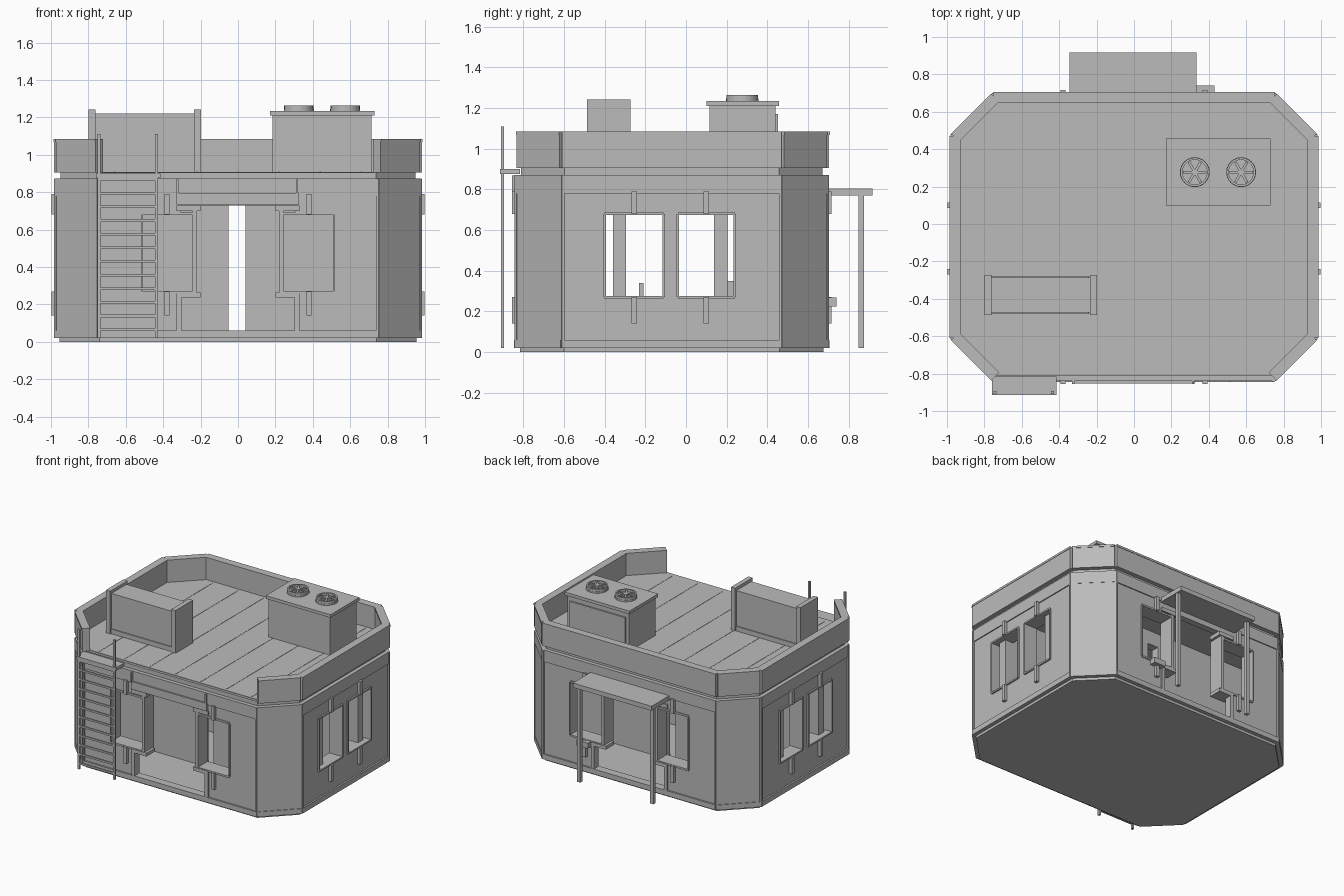
import bpy, bmesh, math
from mathutils import Vector, Matrix

if "Cube" in bpy.data.objects:
    bpy.data.objects.remove(bpy.data.objects["Cube"])

grey = bpy.data.materials.new("plain grey")
grey.use_nodes = True
grey.diffuse_color = (0.5, 0.5, 0.5, 1)
grey.node_tree.nodes["Principled BSDF"].inputs["Base Color"].default_value = grey.diffuse_color

CY = -0.07            # centre of the building along y
HX, HY, CUT = 0.98, 0.77, 0.23
FRONT, BACK = CY - HY, CY + HY


def finish(name, bm):
    bmesh.ops.recalc_face_normals(bm, faces=bm.faces)
    mesh = bpy.data.meshes.new(name)
    bm.to_mesh(mesh)
    bm.free()
    mesh.materials.append(grey)
    obj = bpy.data.objects.new(name, mesh)
    bpy.context.collection.objects.link(obj)
    return obj


def box(name, x0, x1, y0, y1, z0, z1):
    bm = bmesh.new()
    size = Matrix.Diagonal((x1 - x0, y1 - y0, z1 - z0, 1))
    place = Matrix.Translation(((x0 + x1) / 2, (y0 + y1) / 2, (z0 + z1) / 2))
    bmesh.ops.create_cube(bm, size=1, matrix=place @ size)
    return finish(name, bm)


def octagon(inset):
    hx, hy = HX - inset, HY - inset
    c = CUT - inset * 0.59
    quarter = [(hx, hy - c), (hx - c, hy)]
    pts = quarter + [(-x, y) for x, y in reversed(quarter)]
    pts += [(-x, -y) for x, y in pts]
    return [Vector((x, y + CY, 0)) for x, y in pts]


def slab(name, inset, z0, z1):
    bm = bmesh.new()
    face = bm.faces.new([bm.verts.new(p + Vector((0, 0, z0))) for p in octagon(inset)])
    new = bmesh.ops.extrude_face_region(bm, geom=[face])["geom"]
    bmesh.ops.translate(bm, vec=(0, 0, z1 - z0),
                        verts=[v for v in new if isinstance(v, bmesh.types.BMVert)])
    return finish(name, bm)


def panel(name, p, q, z0, z1, thick, out=0.0, trim=0.0):
    """Box along an octagon edge, p to q anticlockwise, reaching inward."""
    d = (q - p).normalized()
    n = Vector((d.y, -d.x, 0))
    a, b = p + d * trim, q - d * trim
    bm = bmesh.new()
    ring = [a + n * out, b + n * out, b + n * (out - thick), a + n * (out - thick)]
    low = [bm.verts.new((v.x, v.y, z0)) for v in ring]
    high = [bm.verts.new((v.x, v.y, z1)) for v in ring]
    bm.faces.new(low)
    bm.faces.new(high)
    for i in range(4):
        j = (i + 1) % 4
        bm.faces.new((low[i], low[j], high[j], high[i]))
    return finish(name, bm)


def pierced_wall(name, axis, pos, u0, u1, z0, z1, holes, thick):
    """Wall of depth pos to pos + thick with rectangular holes (u0, u1, z0, z1)."""
    us = sorted({u0, u1, *[v for h in holes for v in h[:2]]})
    zs = sorted({z0, z1, *[v for h in holes for v in h[2:]]})
    bm = bmesh.new()

    def point(u, z):
        return (u, pos, z) if axis == "y" else (pos, u, z)
    grid = [[bm.verts.new(point(u, z)) for z in zs] for u in us]
    for i in range(len(us) - 1):
        for j in range(len(zs) - 1):
            mu, mz = (us[i] + us[i + 1]) / 2, (zs[j] + zs[j + 1]) / 2
            if not any(h[0] < mu < h[1] and h[2] < mz < h[3] for h in holes):
                bm.faces.new((grid[i][j], grid[i + 1][j], grid[i + 1][j + 1], grid[i][j + 1]))
    new = bmesh.ops.extrude_face_region(bm, geom=bm.faces[:])["geom"]
    shift = (0, thick, 0) if axis == "y" else (thick, 0, 0)
    bmesh.ops.translate(bm, vec=shift, verts=[v for v in new if isinstance(v, bmesh.types.BMVert)])
    loose = [v for v in bm.verts if not v.link_faces]
    bmesh.ops.delete(bm, geom=loose, context="VERTS")
    return finish(name, bm)


# Floor, ceiling and roof deck
slab("base_slab", 0.025, 0.0, 0.022)
slab("roof_slab", 0.03, 0.868, 0.905)
slab("roof_deck", 0.05, 0.9, 0.909)
for i in range(7):
    x = -0.66 + i * 0.22
    box("deck_seam", x - 0.003, x + 0.003, CY - 0.7, CY + 0.7, 0.908, 0.911)

# Front and back walls: a wide doorway joined to a window on each side
WZ0, WZ1 = 0.27, 0.68
openings = [(-0.305, 0.305, 0.06, 0.73), (-0.51, -0.305, WZ0, WZ1), (0.305, 0.51, WZ0, WZ1)]
pierced_wall("front_wall", "y", FRONT + 0.008, -0.75, 0.75, 0.02, 0.87, openings, 0.05)
pierced_wall("back_wall", "y", BACK - 0.008, -0.75, 0.75, 0.02, 0.87, openings, -0.05)

# Side walls with two windows each
side_windows = [(-0.4, -0.11), (-0.04, 0.24)]
for s, side in ((1, "left"), (-1, "right")):
    pierced_wall(side + "_wall", "x", s * (HX - 0.008), -0.61, 0.47, 0.02, 0.87,
                 [(a, b, WZ0, WZ1) for a, b in side_windows], -s * 0.05)
    for a, b in side_windows:
        mid = (a + b) / 2
        lo, hi = sorted((s * (HX + 0.004), s * (HX - 0.11)))
        for y in (a, b):
            box("side_window_jamb", lo, hi, y - 0.006, y + 0.006, WZ0, WZ1)
        for z in (WZ0, WZ1):
            box("side_window_sill", lo, hi, a, b, z - 0.006, z + 0.006)
        lo, hi = sorted((s * 0.97, s * 0.996))
        for z0, z1 in ((0.14, WZ0), (WZ1, 0.79)):
            box("side_window_strut", lo, hi, mid - 0.014, mid + 0.014, z0, z1)

# Corner panels, trims and parapet
pts = octagon(0)
for i, p in enumerate(pts):
    q = pts[(i + 1) % 8]
    corner = i % 2 == 0
    front = i == 5
    if corner:
        panel("corner_panel", p, q, 0.02, 0.87, 0.05, 0, 0.008)
    panel("base_trim", p, q, 0.02, 0.06, 0.04, 0.005, 0.004)
    panel("top_trim", p, q, 0.78, 0.872, 0.04, 0.002 if corner else 0, 0.004)
    if not front:
        panel("parapet", p, q, 0.905, 1.08, 0.055, 0.004, 0.012 if corner else 0)
        panel("parapet_cap", p, q, 1.068, 1.084, 0.06, 0.007, 0.012 if corner else 0)
    d = (q - p).normalized() * 0.012
    panel("wall_edge_post", p, p + d, 0.02, 0.87, 0.04, 0.004)
    panel("wall_edge_post", q - d, q, 0.02, 0.87, 0.04, 0.004)

# Window boxes and struts beside both doorways
for face, inward in ((FRONT, 1), (BACK, -1)):
    def span(out, depth):
        return sorted((face - inward * out, face + inward * depth))
    for s in (1, -1):
        def part(name, x0, x1, y, z0, z1):
            a, b = sorted((s * x0, s * x1))
            box(name, a, b, y[0], y[1], z0, z1)
        part("window_box_inner_side", 0.22, 0.242, span(0, 0.12), 0.262, 0.70)
        part("window_box_outer_side", 0.508, 0.516, span(0.004, 0.12), WZ0, WZ1)
        part("window_box_top", 0.22, 0.51, span(0, 0.12), 0.678, 0.692)
        part("window_box_bottom", 0.22, 0.51, span(0, 0.12), 0.258, 0.272)
        part("window_ledge", 0.2, 0.33, span(0.004, 0.1), 0.238, 0.265)
        part("window_header", 0.2, 0.33, span(0.004, 0.1), 0.70, 0.73)
        part("door_jamb", 0.302, 0.33, span(0.004, 0.04), 0.02, 0.24)
        for z0, z1 in ((0.14, WZ0), (WZ1, 0.79)):
            part("window_strut", 0.365, 0.392, span(0.016, 0.03), z0, z1)
box("back_shelf", 0.33, 0.43, BACK - 0.01, 0.74, 0.225, 0.268)

# Front door lintel with end brackets
box("door_lintel", -0.33, 0.325, FRONT - 0.012, FRONT + 0.03, 0.735, 0.795)
for x in (-0.325, 0.315):
    box("lintel_bracket", x - 0.006, x + 0.006, FRONT - 0.016, FRONT + 0.03, 0.79, 0.868)

# Inner partitions with a narrow passage, and low consoles
for y in (-0.36, 0.138):
    pierced_wall("partition", "y", y, -0.94, 0.94, 0.02, 0.87, [(-0.05, 0.04, 0.022, 0.76)], 0.065)
box("console", -0.6, -0.4, -0.23, -0.21, 0.02, 0.34)
box("console", -0.6, -0.4, 0.2, 0.24, 0.02, 0.35)

# Rear awning on two posts
box("awning", -0.345, 0.335, BACK - 0.02, 0.918, 0.77, 0.805)
for x in (-0.318, 0.315):
    box("awning_post", x - 0.014, x + 0.014, 0.848, 0.876, 0.02, 0.775)

# Ladder and landing
box("ladder_landing", -0.76, -0.415, -0.915, -0.815, 0.876, 0.9)
for x in (-0.742, -0.435):
    box("ladder_rail", x - 0.008, x + 0.008, -0.91, -0.894, 0.02, 1.11)
for i in range(12):
    z = 0.065 + i * 0.073
    box("ladder_rung", -0.74, -0.437, -0.909, -0.896, z - 0.007, z + 0.007)

# Long roof locker
box("locker_body", -0.795, -0.205, -0.472, -0.285, 0.905, 1.22)
box("locker_base", -0.79, -0.24, -0.48, -0.277, 0.905, 0.945)
for x in (-0.8, -0.235):
    box("locker_end", x, x + 0.037, -0.487, -0.272, 0.905, 1.243)

# Ventilation unit with two fans
box("vent_body", 0.185, 0.715, 0.115, 0.44, 0.905, 1.21)
box("vent_lid", 0.17, 0.73, 0.1, 0.456, 1.21, 1.234)
box("vent_back_plate", 0.21, 0.69, 0.43, 0.452, 0.92, 1.17)
for cx in (0.325, 0.573):
    centre = Vector((cx, 0.277, 0))
    for name, r, z0, z1 in (("fan_base", 0.08, 1.23, 1.246), ("fan_hub", 0.018, 1.24, 1.262)):
        bpy.ops.mesh.primitive_cylinder_add(vertices=24, radius=r, depth=z1 - z0,
                                            location=centre + Vector((0, 0, (z0 + z1) / 2)))
        bpy.context.object.name = name
        bpy.context.object.data.materials.append(grey)
        bpy.ops.object.shade_smooth_by_angle()
    bm = bmesh.new()
    for k in range(24):
        a, b = (math.tau * (k + t) / 24 for t in (0, 1))
        bm.faces.new([bm.verts.new((r * math.cos(t), r * math.sin(t), 0))
                      for r, t in ((0.066, a), (0.078, a), (0.078, b), (0.066, b))])
    bmesh.ops.remove_doubles(bm, verts=bm.verts[:], dist=0.0001)
    new = bmesh.ops.extrude_face_region(bm, geom=bm.faces[:])["geom"]
    bmesh.ops.translate(bm, vec=(0, 0, 0.022), verts=[v for v in new if isinstance(v, bmesh.types.BMVert)])
    ring = finish("fan_ring", bm)
    ring.location = centre + Vector((0, 0, 1.242))
    for k in range(6):
        blade = box("fan_blade", 0.01, 0.062, -0.007, 0.007, 1.24, 1.258)
        blade.location = centre
        blade.rotation_euler.z = k * math.tau / 6
